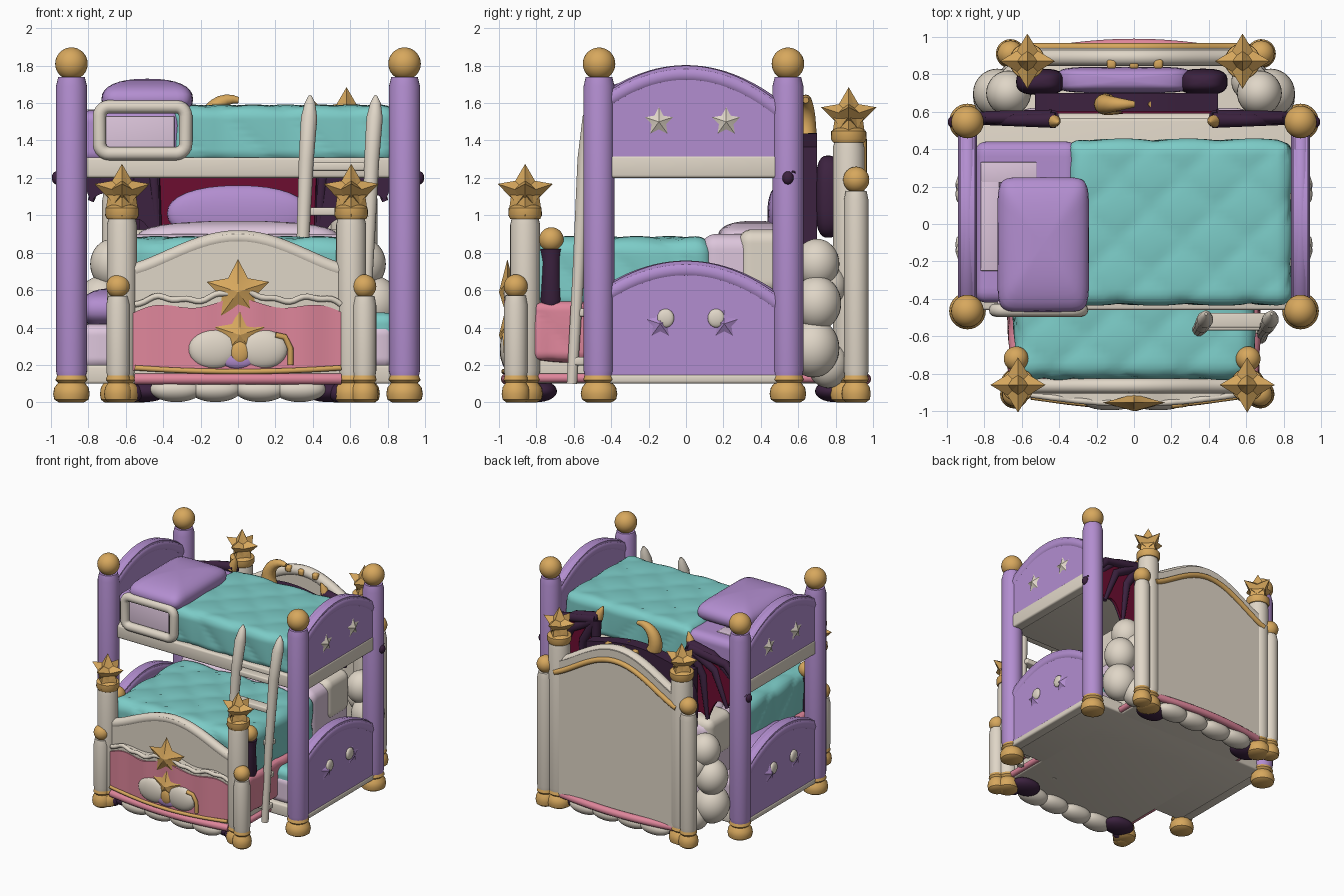
import bpy, bmesh, math
from math import sin, cos, pi, radians
from mathutils import Vector

if "Cube" in bpy.data.objects:
    bpy.data.objects.remove(bpy.data.objects["Cube"])

def mat(name, r, g, b):
    m = bpy.data.materials.new(name)
    m.diffuse_color = (r, g, b, 1)
    m.use_nodes = True
    m.node_tree.nodes["Principled BSDF"].inputs["Base Color"].default_value = m.diffuse_color
    return m

PURPLE = mat("purple", 0.45, 0.27, 0.63)
TEAL = mat("teal", 0.20, 0.60, 0.57)
CREAM = mat("cream", 0.74, 0.67, 0.57)
GOLD = mat("gold", 0.68, 0.39, 0.11)
PINK = mat("pink", 0.74, 0.24, 0.33)
DARK = mat("dark plum", 0.045, 0.016, 0.05)
CRIMSON = mat("crimson", 0.15, 0.004, 0.03)
LILAC = mat("pale lilac", 0.72, 0.56, 0.71)

def add(name, bm, m):
    bmesh.ops.recalc_face_normals(bm, faces=bm.faces[:])
    me = bpy.data.meshes.new(name)
    bm.to_mesh(me)
    bm.free()
    me.materials.append(m)
    ob = bpy.data.objects.new(name, me)
    bpy.context.collection.objects.link(ob)
    return ob

def box(name, x0, x1, y0, y1, z0, z1, m, r=0.015):
    bm = bmesh.new()
    bmesh.ops.create_cube(bm, size=1)
    for v in bm.verts:
        v.co = ((x0+x1)/2 + v.co.x*(x1-x0), (y0+y1)/2 + v.co.y*(y1-y0), (z0+z1)/2 + v.co.z*(z1-z0))
    bmesh.ops.bevel(bm, geom=bm.edges[:], offset=r, segments=3, profile=0.5, affect='EDGES')
    return add(name, bm, m)

def quilt(name, x0, x1, y0, y1, z0, z1, m, r=0.06, bump=0.0):
    """soft rounded block with optional diamond quilting"""
    bm = bmesh.new()
    bmesh.ops.create_cube(bm, size=1)
    bmesh.ops.subdivide_edges(bm, edges=bm.edges[:], cuts=31, use_grid_fill=True)
    lo, hi = Vector((x0, y0, z0)), Vector((x1, y1, z1))
    for v in bm.verts:
        p = Vector([lo[i] + (v.co[i]+0.5)*(hi[i]-lo[i]) for i in range(3)])
        q = Vector([min(max(p[i], lo[i]+r), hi[i]-r) for i in range(3)])
        d = p - q
        n = d.normalized() if d.length else Vector()
        v.co = q + n*(r + bump*(abs(sin(9*(p.x+p.y+p.z)) * sin(9*(p.x-p.y)))**0.5 - 0.5))
    return add(name, bm, m)

def puff(name, c, d, m, e=0.5, ez=1.0):
    """superellipsoid: pillows, clouds and balls"""
    bm = bmesh.new()
    bmesh.ops.create_uvsphere(bm, u_segments=32, v_segments=16, radius=1)
    sp = lambda a, k: math.copysign(abs(a)**k, a)
    for v in bm.verts:
        h = math.hypot(v.co.x, v.co.y)
        a = math.atan2(v.co.y, v.co.x)
        k = h**ez if h > 1e-5 else 0
        v.co = (c[0]+d[0]*k*sp(cos(a), e), c[1]+d[1]*k*sp(sin(a), e), c[2]+d[2]*sp(v.co.z, ez))
    return add(name, bm, m)

def ball(name, x, y, z, r, m, rz=None):
    return puff(name, (x, y, z), (r, r, rz or r), m, 1.0)

def lathe(name, x, y, prof, m, n=28):
    bm = bmesh.new()
    rings = [[bm.verts.new((x+r*cos(2*pi*i/n), y+r*sin(2*pi*i/n), z)) for i in range(n)] for r, z in prof]
    for a, b in zip(rings, rings[1:]):
        for i in range(n):
            bm.faces.new((a[i], a[(i+1) % n], b[(i+1) % n], b[i]))
    bm.faces.new(rings[0])
    bm.faces.new(rings[-1])
    return add(name, bm, m)

def band(name, axis, u0, u1, lo, hi, near, far, m, n=40):
    """panel lofted along u; lo/hi give heights, near/far give its two faces"""
    f = lambda g, u: g(u) if callable(g) else g
    bm, rings = bmesh.new(), []
    for i in range(n+1):
        u = u0 + (u1-u0)*i/n
        w = [(f(near, u), f(lo, u)), (f(far, u), f(lo, u)), (f(far, u), f(hi, u)), (f(near, u), f(hi, u))]
        rings.append([bm.verts.new((t, u, z) if axis == 'x' else (u, t, z)) for t, z in w])
    for a, b in zip(rings, rings[1:]):
        for i in range(4):
            bm.faces.new((a[i], a[(i+1) % 4], b[(i+1) % 4], b[i]))
    bm.faces.new(rings[0])
    bm.faces.new(rings[-1])
    return add(name, bm, m)

def tube(name, pts, r, m, closed=False, radii=None):
    cu = bpy.data.curves.new(name, 'CURVE')
    cu.dimensions, cu.bevel_depth, cu.bevel_resolution, cu.use_fill_caps = '3D', r, 4, True
    s = cu.splines.new('POLY')
    s.points.add(len(pts)-1)
    for i, p in enumerate(pts):
        s.points[i].co = (*p, 1)
        s.points[i].radius = radii[i] if radii else 1
    s.use_cyclic_u = closed
    cu.materials.append(m)
    ob = bpy.data.objects.new(name, cu)
    bpy.context.collection.objects.link(ob)
    bpy.ops.object.select_all(action='DESELECT')
    bpy.context.view_layer.objects.active = ob
    ob.select_set(True)
    bpy.ops.object.convert(target='MESH')

def star(name, c, R, depth, m, axis='y'):
    bm = bmesh.new()
    place = lambda u, t, z: bm.verts.new((c[0]+u, c[1]+t, c[2]+z) if axis == 'y' else (c[0]+t, c[1]+u, c[2]+z))
    rim = [place((R if i % 2 == 0 else R*0.52)*sin(pi*i/5), 0, (R if i % 2 == 0 else R*0.52)*cos(pi*i/5)) for i in range(10)]
    for t in (-depth, depth):
        tip = place(0, t, 0)
        for i in range(10):
            bm.faces.new((rim[i], rim[(i+1) % 10], tip))
    return add(name, bm, m)

def post(name, x, y, r, top, m):
    lathe(name+"_foot", x, y, [(r*.8, 0), (r*1.1, .015), (r*1.18, .045), (r*1.1, .08), (r*.85, .105), (r*1.03, .12), (r*.9, .15)], GOLD)
    lathe(name, x, y, [(r*.9, .13), (r, .17), (r, top-.05), (r*.85, top)], m)

def star_post(name, x, y, r, top):
    post(name, x, y, r, top, CREAM)
    lathe(name+"_collar", x, y, [(r, top-.02), (r*1.12, top), (r*1.1, top+.04), (r*.7, top+.06)], GOLD)
    for ax in 'xy':
        star(name+"_star_"+ax, (x, y, top+.12), .155, .09, GOLD, ax)

bump = lambda u, w: max(0, .5+.5*cos(pi*u/w))**.7

# bunk posts, end panels and stars
for s in (-1, 1):
    x = s*.89
    for y in (-.465, .545):
        post("bunk_post", x, y, .083, 1.74, PURPLE)
        ball("bunk_post_ball", x, y, 1.81, .087, GOLD)
    for nm, z0, top, k in (("upper", 1.3, 1.8, .8), ("lower", .13, .755, .75)):
        arch = lambda u, top=top, k=k: top-k*u*u
        band(nm+"_end_panel", 'x', -.45, .52, z0, arch, x-.04, x+.04, PURPLE)
        us = [-.42+.92*i/24 for i in range(25)]
        tube(nm+"_end_rim", [(x, u, arch(u)-.047) for u in us], .05, PURPLE)
    for y in (-.145, .215):
        star("upper_end_star", (x+s*.03, y, 1.5), .11, .035, CREAM, 'x')
        star("lower_end_star", (x+s*.03, y*.95, .42), .11, .035, PURPLE, 'x')
        puff("lower_star_patch", (x+s*.043, y*.75, .45), (.02, .045, .05), CREAM, .8)
    box("upper_end_rail", x-.045, x+.045, -.45, .53, 1.2, 1.32, CREAM)
    box("lower_end_rail", x-.045, x+.045, -.45, .53, .1, .15, CREAM)

# bunk platforms and bedding
for nm, z0, z1 in (("upper", 1.2, 1.31), ("lower", .1, .2)):
    box(nm+"_platform", -.86, .86, -.46, .565, z0, z1, CREAM)
quilt("upper_blanket", -.35, .84, -.43, .45, 1.28, 1.585, TEAL, .07, .014)
quilt("upper_sheet", -.85, -.3, -.42, .44, 1.28, 1.56, PURPLE)
box("upper_sheet_side", -.73, -.34, -.442, -.41, 1.32, 1.53, LILAC, .005)
box("upper_sheet_patch", -.82, -.52, .22, .33, 1.54, 1.565, LILAC, .005)
box("upper_sheet_patch", -.82, -.72, -.25, .25, 1.54, 1.565, LILAC, .005)
puff("upper_pillow", (-.485, -.11, 1.62), (.245, .36, .11), PURPLE, .25, .85)
quilt("lower_blanket", -.3, .85, -.42, .48, .27, .48, TEAL)
quilt("lower_sheet", -.85, .84, -.43, .47, .18, .42, LILAC)
puff("lower_pillow", (-.66, -.1, .5), (.18, .32, .11), PURPLE, .35, .8)

# guard rail
ring = []
for cx, cz, a0 in ((-.33, 1.53, 0), (-.69, 1.53, 90), (-.69, 1.38, 180), (-.33, 1.38, 270)):
    ring += [(cx+.05*cos(radians(a0+k*18)), -.46, cz+.05*sin(radians(a0+k*18))) for k in range(6)]
tube("guard_rail", ring, .036, CREAM, True)

# ladder
for x in (.36, .71):
    tube("ladder_rail", [(x-.03, -.61, .1), (x-.02, -.575, .7), (x+.005, -.54, 1.3), (x+.02, -.51, 1.52), (x+.025, -.49, 1.6), (x+.025, -.48, 1.64)],
         .036, CREAM, False, [.8, .9, 1.15, 1.25, .8, .2])
for z in (.22, .48, .75, 1.02, 1.26):
    box("ladder_rung", .35, .71, -.63+z*.06, -.55+z*.06, z-.022, z+.022, CREAM, .01)

# long bed: base, skirt, bedding
box("long_bed_base", -.6, .6, -.9, .9, .1, .28, CREAM)
quilt("pink_skirt", -.67, .67, -.83, .1, .22, .54, PINK, .05, .015)
quilt("long_bed_blanket", -.64, .64, -.83, .14, .48, .88, TEAL, .09, .018)
quilt("long_bed_sheet", -.63, .63, .08, .62, .25, .9, LILAC, .08)
puff("wide_pillow", (0, .37, .88), (.54, .2, .09), LILAC, .4, .8)
quilt("side_bolster", -.645, .645, .28, .6, .58, .925, CREAM, .07)
puff("raised_pillow", (0, .5, 1.01), (.38, .065, .15), PURPLE, .6, .9)

# footboard with draped front
foot = lambda u: .72+.18*bump(u, .58)
band("footboard", 'y', -.58, .58, .13, foot, -.9, -.83, CREAM)
tube("footboard_rim", [(u/20, -.865, foot(u/20)-.02) for u in range(-11, 12)], .04, CREAM)
curve_y = lambda u: -.9-.055*cos(pi*u/1.2)
drape_top = lambda u: .535+.02*cos(14*u)-.18*u*u
band("footboard_swell", 'y', -.55, .55, .15, lambda u: drape_top(u)+.05, curve_y, -.85, CREAM)
band("front_drape", 'y', -.56, .56, .17, drape_top, lambda u: curve_y(u)-.012-.006*sin(22*u), -.86, PINK)
tube("drape_frill", [(u/40, curve_y(u/40)-.005, drape_top(u/40)+.04+.008*sin(u)) for u in range(-22, 23)], .016, CREAM)
for end in (-1, 1):
    tube("pink_base_trim", [(u/20, end*(.9+.06*cos(pi*u/24)), .125) for u in range(-11, 12)], .03, PINK)
    tube("pink_side_trim", [(end*.61, -.85, .13), (end*.61, .85, .13)], .025, PINK)
    for x in (-.33, -.12, .12, .33):
        puff("base_cloud", (x, end*.87, .07), (.14, .085, .068), CREAM, .9)
    for x in (-.5, .48):
        puff("dark_paw", (x, end*.79, .06), (.13, .1, .058), DARK, .9)
        ball("dark_paw_toe", x*1.12, end*.86, .05, .05, DARK)
tube("front_gold_trim", [(u/20, curve_y(u/20)-.018, .165+.02*(u/11)**2) for u in range(-11, 12)], .014, GOLD)
tube("gold_swirl", [(.2, -.97, .36), (.25, -.965, .35), (.28, -.96, .29), (.28, -.955, .2)], .016, GOLD)
puff("front_lilac_patch", (0, -.96, .23), (.09, .025, .05), PURPLE, .9)
for x in (-.13, .13):
    puff("front_cloud", (x, -.95, .285), (.135, .045, .105), CREAM, .9)
star("large_front_star", (0, -.955, .59), .175, .045, GOLD)
star("small_front_star", (.01, -.965, .36), .14, .035, GOLD)
puff("small_star_tail", (.01, -.975, .27), (.05, .02, .06), GOLD, 1)

# front posts and bedside dark posts
star_post("front_star_post", -.62, -.86, .08, 1.0)
star_post("front_star_post", .605, -.86, .08, 1.0)
for x in (-.64, .675):
    post("front_short_post", x, -.91, .064, .57, CREAM)
    ball("front_short_ball", x, -.91, .62, .064, GOLD)
for x in (-.63, .61):
    lathe("dark_bed_post", x, -.72, [(.04, .5), (.06, .55), (.05, .75), (.06, .82)], DARK)
    ball("dark_bed_post_ball", x, -.72, .87, .066, GOLD)

# headboard with wavy gold trim
head = lambda u: 1.24+.25*bump(u, .6)
band("headboard", 'y', -.6, .6, .12, head, .86, .94, CREAM)
us = [-.57+1.14*i/40 for i in range(41)]
tube("headboard_rim", [(u, .89, head(u)-.02) for u in us], .045, CREAM)
tube("headboard_gold_trim", [(u, .945, head(u)-.085) for u in us], .022, GOLD)
for x in (-.12, 0, .13):
    box("headboard_gold_stud", x-.025, x+.025, .83, .88, 1.45, 1.5, GOLD)
for x in (-.57, .58):
    star_post("back_star_post", x, .87, .085, 1.41)
for x in (-.66, .68):
    post("back_short_post", x, .91, .066, 1.13, CREAM)
    ball("back_short_ball", x, .91, 1.19, .07, GOLD)

# clouds stacked beside the headboard
for s in (-1, 1):
    for dx, y, z, r in ((.67, .7, .74, .12), (.73, .7, .53, .13), (.72, .68, .29, .14), (.62, .76, .62, .1), (.62, .76, .2, .11)):
        ball("side_cloud", s*dx, y, z, r, CREAM, r*1.12)

# dark winged headboard with moon
dark_top = lambda u: 1.36+.08*bump(u, .5)
band("dark_headboard", 'y', -.53, .45, .5, dark_top, .6, .7, DARK)
band("crimson_panel", 'y', -.48, .42, .6, lambda u: dark_top(u)-.06, .59, .61, CRIMSON)
puff("back_cushion", (-.05, .77, 1.1), (.36, .07, .2), PURPLE, .4, .6)
for x in (-.5, .37):
    puff("dark_bolster", (x, .76, 1.1), (.13, .07, .22), DARK, .7, .7)
for s in (-1, 1):
    top = lambda u: 1.52-.05*(abs(u)-.42)/.3-.75*max(0, abs(u)-.66)
    low = lambda u: .8+.75*(abs(u)-.42)+.1*abs(sin(3*pi*(abs(u)-.42)/.55))
    band("wing_membrane", 'y', s*.42, s*.97, low, top, .56, .575, CRIMSON)
    band("wing_dark_front", 'y', s*.42, s*.97, low, top, .548, .56, DARK)
    tube("wing_arm", [(s*(.42+.055*i), .555, top(.42+.055*i)) for i in range(11)], .038, DARK, False, [1.1-.06*i for i in range(11)])
    for u in (.42, .603, .787, .96):
        tube("wing_finger", [(s*.44, .57, 1.5), (s*(u*.6+.2), .57, (1.5+low(u))/2+.08), (s*u, .57, low(u))], .034, DARK, False, [1.2, 1, .5])
    tube("wing_claw", [(s*.44, .55, 1.5), (s*.42, .55, 1.56), (s*.4, .54, 1.61)], .038, GOLD, False, [1, .8, .15])
    puff("wing_tip", (s*.97, .545, 1.2), (.025, .03, .035), DARK, 1)
ang = [radians(75+14*i) for i in range(20)]
tube("crescent_moon", [(-.03+.13*cos(a), .64, 1.48+.14*sin(a)) for a in ang], .055, GOLD, False,
     [.3+.75*sin(pi*i/19) for i in range(20)])

# smooth shading with sharp edges kept
bpy.ops.object.select_all(action='SELECT')
bpy.context.view_layer.objects.active = bpy.context.selected_objects[0]
bpy.ops.object.shade_smooth_by_angle(angle=radians(40))
